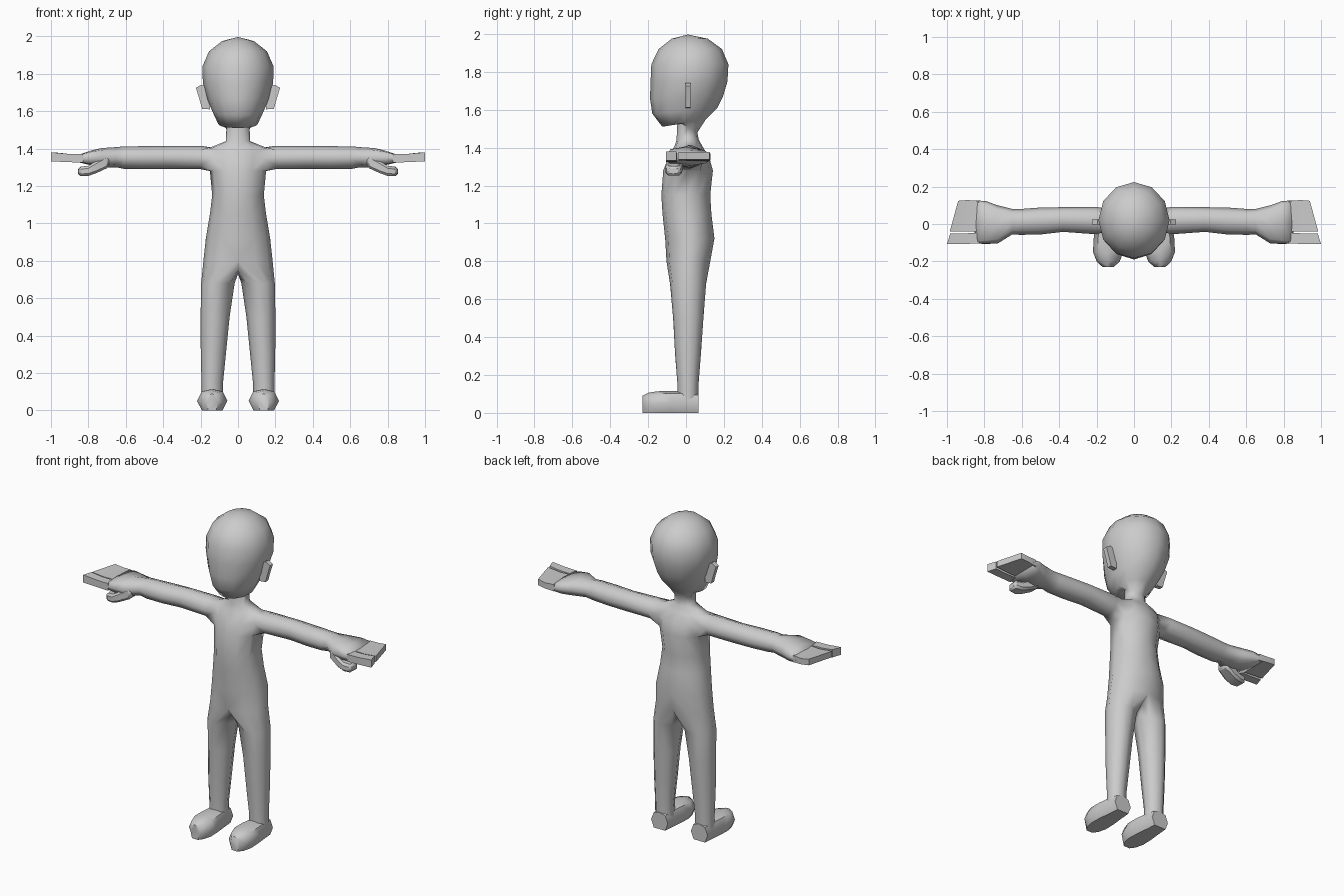
import bpy, bmesh
from math import sin, cos, radians


def finish(name, bm, sharp=60):
    """Turn a right-hand half into a mirrored, smooth-shaded object."""
    bmesh.ops.recalc_face_normals(bm, faces=bm.faces)
    me = bpy.data.meshes.new(name)
    bm.to_mesh(me)
    bm.free()
    for p in me.polygons:
        p.use_smooth = True
    me.set_sharp_from_angle(angle=radians(sharp))
    ob = bpy.data.objects.new(name, me)
    bpy.context.collection.objects.link(ob)
    m = ob.modifiers.new("mirror", 'MIRROR')
    m.merge_threshold = 0.001
    return ob


def bridge(bm, a, b, closed=True, skip=()):
    n = len(a)
    for i in range(n if closed else n - 1):
        if i not in skip:
            j = (i + 1) % n
            bm.faces.new((a[i], a[j], b[j], b[i]))


def loft(bm, rings, start=None, cap_start=True):
    """Skin closed rings, optionally continuing from existing vertices."""
    prev = start
    for ring in rings:
        vs = [bm.verts.new(p) for p in ring]
        if prev:
            bridge(bm, prev, vs)
        elif cap_start:
            bm.faces.new(vs)
        prev = vs
    bm.faces.new(prev)


# torso, neck and head: half rings (front z, back z, half width, front y, back y)
levels = [
    (0.80, 0.80, .185, -.103, .128), (0.92, 0.92, .172, -.110, .150),
    (1.05, 1.05, .150, -.124, .134), (1.15, 1.15, .138, -.130, .128),
    (1.28, 1.28, .150, -.120, .142), (1.35, 1.35, .165, -.092, .122),
    (1.405, 1.405, .150, -.062, .088), (1.44, 1.44, .065, -.050, .068),
    (1.54, 1.48, .062, -.045, .060), (1.51, 1.55, .105, -.125, .105),
    (1.58, 1.61, .135, -.178, .165), (1.66, 1.67, .165, -.190, .195),
    (1.75, 1.75, .188, -.187, .219), (1.84, 1.84, .190, -.183, .224),
    (1.92, 1.92, .155, -.145, .190), (1.975, 1.975, .085, -.075, .115),
]
bm = bmesh.new()
half = []
for zf, zb, w, f, b in levels:
    ring = []
    for k in range(7):
        a = radians(-90 + 30 * k)
        t = (sin(a) + 1) / 2
        x = 0 if k in (0, 6) else w * cos(a)
        ring.append(bm.verts.new((x, f + (b - f) * t, zf + (zb - zf) * t)))
    half.append(ring)
for i in range(len(half) - 1):
    bridge(bm, half[i], half[i + 1], False, (2, 3) if i in (4, 5) else ())
top = bm.verts.new((0, 0.01, 1.997))
for k in range(6):
    bm.faces.new((half[-1][k], half[-1][k + 1], top))

# leg: pelvis half ring closed by three crotch points
crotch = [bm.verts.new((0, y, z)) for y, z in ((.075, .75), (.01, .73), (-.055, .75))]
leg_angles = [-90 + 30 * k for k in range(7)] + [135, 180, 225]
leg = []
for z, x0, x1, f, b in ((.68, .018, .197, -.084, .106), (.50, .045, .200, -.068, .092),
                        (.30, .065, .199, -.057, .078), (.15, .080, .195, -.045, .066),
                        (.06, .080, .195, -.045, .064)):
    leg.append([((x0 + x1) / 2 + (x1 - x0) / 2 * cos(radians(a)),
                 (f + b) / 2 + (b - f) / 2 * sin(radians(a)), z) for a in leg_angles])
loft(bm, leg, half[0] + crotch)

# arm and palm: continue from the hole in the shoulder (x, y range, z range, squareness)
A, B, C = half[4], half[5], half[6]
hole = [A[2], A[3], A[4], B[4], C[4], C[3], C[2], B[2]]
arm = []
for x, y0, y1, z0, z1, c in (
        (.20, -.055, .092, 1.290, 1.415, 1), (.38, -.042, .090, 1.290, 1.415, 1),
        (.50, -.056, .088, 1.290, 1.413, 1), (.61, -.058, .080, 1.292, 1.412, 1),
        (.65, -.055, .080, 1.300, 1.408, 1), (.73, -.105, .100, 1.300, 1.403, 1.1),
        (.79, -.105, .122, 1.312, 1.388, 1.2), (.85, -.105, .127, 1.326, 1.368, 1.3)):
    ring = []
    for k in range(8):
        a = radians(225 + 45 * k)
        s = c if k % 2 == 0 else 1
        ring.append((x, (y0 + y1) / 2 + (y1 - y0) / 2 * cos(a) * s,
                     (z0 + z1) / 2 + (z1 - z0) / 2 * sin(a) * s))
    arm.append(ring)
loft(bm, arm, hole)
finish("body", bm, 80)


# fingers: four-sided lofts, each section (x at front, x at back, y range, z range)
def finger(name, sections, sharp=50):
    bm = bmesh.new()
    loft(bm, [[(xf, y0, z0), (xb, y1, z0), (xb, y1, z1), (xf, y0, z1)]
              for xf, xb, y0, y1, z0, z1 in sections])
    return finish(name, bm, sharp)


finger("finger_group", [(.83, .83, -.040, .123, 1.328, 1.370),
                        (.90, .89, -.040, .128, 1.332, 1.368),
                        (.985, .940, -.040, .124, 1.338, 1.376)])
finger("index_finger", [(.83, .83, -.105, -.048, 1.325, 1.370),
                        (.91, .91, -.106, -.050, 1.328, 1.372),
                        (1.0, .982, -.106, -.050, 1.332, 1.380)])
thumb = finger("thumb", [(.69, .69, -.085, -.010, 1.300, 1.370),
                         (.76, .76, -.105, -.018, 1.268, 1.332),
                         (.80, .80, -.108, -.022, 1.254, 1.308),
                         (.85, .855, -.100, -.030, 1.252, 1.302)])
bev = thumb.modifiers.new("round", 'BEVEL')
bev.width = 0.012
bev.segments = 1

# foot: flat-bottomed profile swept from heel to toe
profile = [(-.68, 0), (.68, 0), (1, .45), (.7, .88), (0, 1), (-.7, .88), (-1, .45)]
bm = bmesh.new()
loft(bm, [[(.138 + px * w, y, pz * h) for px, pz in profile]
          for y, w, h in ((.066, .058, .105), (0, .066, .115), (-.08, .078, .116),
                          (-.15, .081, .114), (-.20, .062, .106), (-.23, .030, .090))])
finish("foot", bm, 50)

# ear: thin slab flaring out from the head
outline = [(.15, 1.61), (.192, 1.613), (.205, 1.66), (.225, 1.725), (.195, 1.742), (.15, 1.72)]
bm = bmesh.new()
loft(bm, [[(x, y, z) for x, z in outline] for y in (-.003, .025)])
finish("ear", bm, 50)
